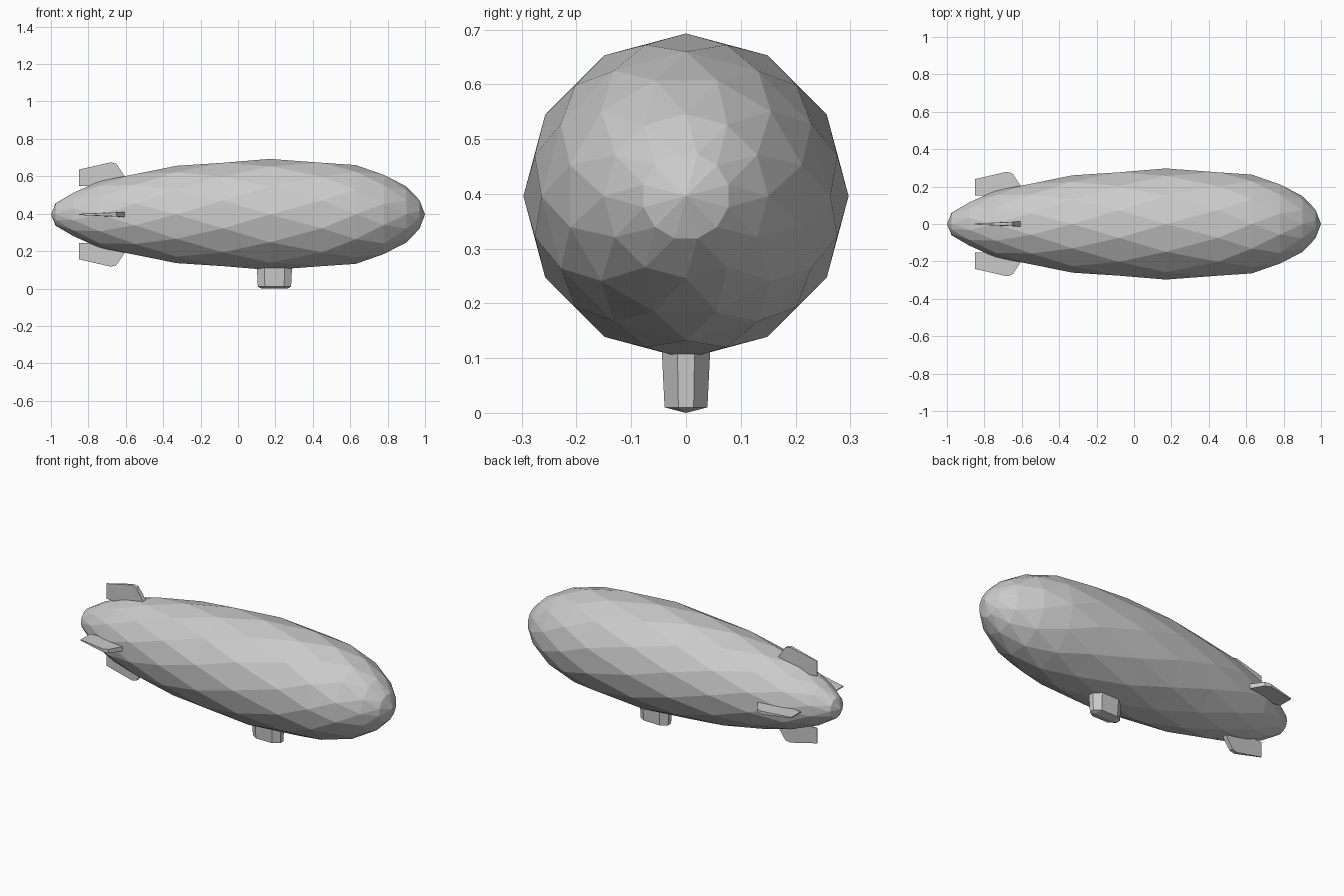
import bpy, bmesh
from math import sin, cos, pi
from mathutils import Matrix, Vector

if "Cube" in bpy.data.objects:
    bpy.data.objects.remove(bpy.data.objects["Cube"])

AXIS_Z = 0.396
SIDES = 12


def make_object(name, bm):
    bmesh.ops.recalc_face_normals(bm, faces=bm.faces[:])
    mesh = bpy.data.meshes.new(name)
    bm.to_mesh(mesh)
    bm.free()
    obj = bpy.data.objects.new(name, mesh)
    bpy.context.collection.objects.link(obj)
    return obj


# Hull: staggered rings along x joined by triangles for a faceted skin
profile = [(-0.975, 0.06), (-0.88, 0.12), (-0.74, 0.178), (-0.55, 0.223),
           (-0.33, 0.26), (-0.08, 0.286), (0.17, 0.297), (0.45, 0.286),
           (0.63, 0.264), (0.78, 0.219), (0.9, 0.15), (0.97, 0.08)]
bm = bmesh.new()
rings = []
for i, (x, r) in enumerate(profile):
    angles = [2 * pi * (k + 0.5 * (i % 2)) / SIDES for k in range(SIDES)]
    rings.append([bm.verts.new((x, r * cos(a), AXIS_Z + r * sin(a))) for a in angles])
for i, (a, b) in enumerate(zip(rings, rings[1:])):
    for k in range(SIDES):
        n = (k + 1) % SIDES
        if i % 2 == 0:
            bm.faces.new((a[k], a[n], b[k]))
            bm.faces.new((a[n], b[n], b[k]))
        else:
            bm.faces.new((a[k], a[n], b[n]))
            bm.faces.new((a[k], b[n], b[k]))
# Tail and nose tips
for ring, x in ((rings[0], -1), (rings[-1], 1)):
    tip = bm.verts.new((x, 0, AXIS_Z))
    for k in range(SIDES):
        bm.faces.new((ring[k], ring[(k + 1) % SIDES], tip))
make_object("hull", bm)

# Four tail fins: x, distance from axis, half thickness
outline = [(-0.85, 0.152, 0.003), (-0.85, 0.24, 0.003), (-0.68, 0.279, 0.009),
           (-0.65, 0.271, 0.011), (-0.6, 0.195, 0.014), (-0.62, 0.15, 0.014)]
for name, turn in (("top_fin", 0), ("left_fin", 1), ("bottom_fin", 2), ("right_fin", 3)):
    bm = bmesh.new()
    a = [bm.verts.new((x, t, r)) for x, r, t in outline]
    b = [bm.verts.new((x, -t, r)) for x, r, t in outline]
    bm.faces.new(a)
    bm.faces.new(b[::-1])
    for k in range(len(a)):
        n = (k + 1) % len(a)
        bm.faces.new((a[k], b[k], b[n], a[n]))
    bmesh.ops.triangulate(bm, faces=[f for f in bm.faces if len(f.verts) > 4])
    bm.transform(Matrix.Translation((0, 0, AXIS_Z)) @ Matrix.Rotation(turn * pi / 2, 4, 'X'))
    make_object(name, bm)

# Gondola: tapered octagonal cabin with a shallow keel
plan = [(0.095, 0.016), (0.055, 0.045), (-0.055, 0.045), (-0.095, 0.016)]
plan += [(x, -y) for x, y in reversed(plan)]
bm = bmesh.new()
levels = [(1.0, 0.13), (0.87, 0.01)]
top, low = [[bm.verts.new((0.195 + x * (s + 1) / 2, y * s, z)) for x, y in plan]
            for s, z in levels]
keel = [bm.verts.new((x, 0, 0)) for x in (0.265, 0.125)]
for k in range(8):
    n = (k + 1) % 8
    bm.faces.new((top[k], top[n], low[n], low[k]))
bm.faces.new(top)
front, back = keel
for loop in (low[:4], low[:3:-1]):
    bm.faces.new((loop[0], loop[1], front))
    bm.faces.new((loop[1], loop[2], back, front))
    bm.faces.new((loop[2], loop[3], back))
bm.faces.new((low[7], low[0], front))
bm.faces.new((low[3], low[4], back))
make_object("gondola", bm)
